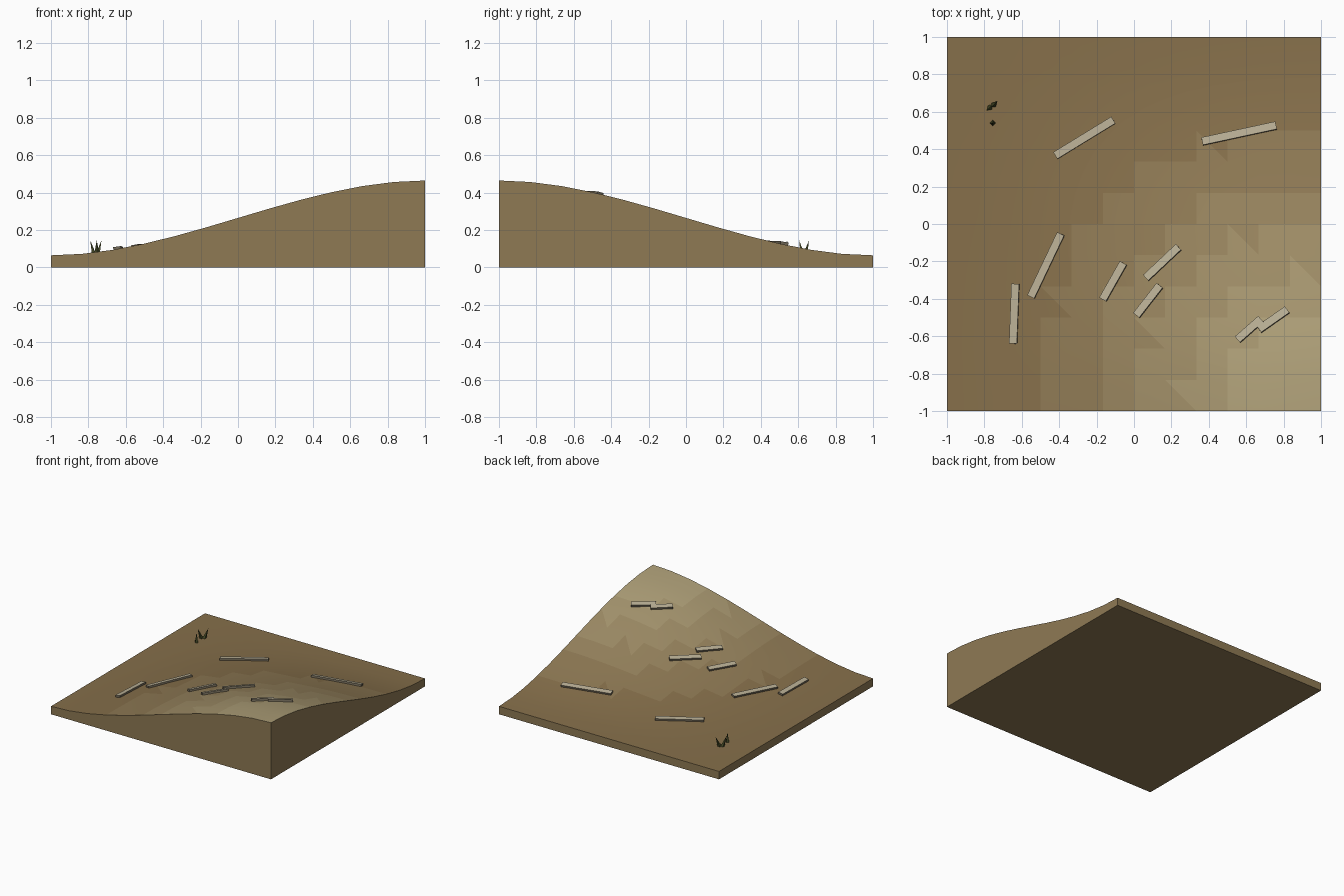
import bpy, bmesh, math
from mathutils import Vector, Matrix

if "Cube" in bpy.data.objects:
    bpy.data.objects.remove(bpy.data.objects["Cube"])


def mat(name, rgb):
    m = bpy.data.materials.new(name)
    m.diffuse_color = (*[(c / 255) ** 2.2 for c in rgb], 1)
    m.use_nodes = True
    m.node_tree.nodes["Principled BSDF"].inputs["Base Color"].default_value = m.diffuse_color
    return m


def make(name, bm, mats):
    bmesh.ops.recalc_face_normals(bm, faces=bm.faces[:])
    me = bpy.data.meshes.new(name)
    bm.to_mesh(me)
    bm.free()
    for m in mats:
        me.materials.append(m)
    ob = bpy.data.objects.new(name, me)
    bpy.context.collection.objects.link(ob)
    return ob


def ease(t):
    return t * t * (3 - 2 * t)


def height(x, y):
    return 0.065 + 0.4 * ease((x + 1) / 2) * ease((1 - y) / 2)


def normal(x, y, e=0.01):
    return Vector((height(x - e, y) - height(x + e, y),
                   height(x, y - e) - height(x, y + e), 2 * e)).normalized()


# Hillside block: gridded top, paler towards the crest, with walls and base
TONES = 6
low, high = Vector((133, 111, 76)), Vector((174, 159, 120))
soil = [mat(f"soil_{i}", low.lerp(high, i / (TONES - 1))) for i in range(TONES)]
N = 12
bm = bmesh.new()
bmesh.ops.create_grid(bm, x_segments=N, y_segments=N, size=1)
bmesh.ops.triangulate(bm, faces=bm.faces[:])
for v in bm.verts:
    v.co.z = height(v.co.x, v.co.y)
for f in bm.faces:
    t = (f.calc_center_median().z - 0.065) / 0.4
    f.material_index = min(TONES - 1, int(t * TONES))
    f.smooth = True
rim = [e for e in bm.edges if e.is_boundary]
ext = bmesh.ops.extrude_edge_only(bm, edges=rim)["geom"]
for v in ext:
    if isinstance(v, bmesh.types.BMVert):
        v.co.z = 0
for f in ext:
    if isinstance(f, bmesh.types.BMFace):
        f.material_index = 1
bottom = [e for e in bm.edges if e.is_boundary]
bmesh.ops.contextual_create(bm, geom=bottom)
hill = make("hillside", bm, soil)
bpy.context.view_layer.objects.active = hill
hill.select_set(True)
bpy.ops.object.shade_smooth_by_angle(angle=math.radians(30))

# Flat planks lying on the slope, given by their centreline ends
plank_top = mat("plank_top", (184, 174, 148))
plank_side = mat("plank_side", (112, 104, 88))
planks = [
    ((-0.42, 0.365), (-0.11, 0.555)), ((0.365, 0.44), (0.76, 0.525)),
    ((-0.55, -0.39), (-0.39, -0.053)), ((-0.645, -0.64), (-0.633, -0.32)),
    ((-0.165, -0.405), (-0.055, -0.21)), ((0.065, -0.29), (0.24, -0.125)),
    ((0.015, -0.49), (0.14, -0.33)), ((0.555, -0.62), (0.68, -0.51)),
    ((0.67, -0.565), (0.82, -0.46)),
]
for i, (a, b) in enumerate(planks):
    pa, pb = Vector((*a, height(*a))), Vector((*b, height(*b)))
    mid = (pa + pb) / 2
    mid.z = (mid.z + height(mid.x, mid.y)) / 2
    along = (pb - pa).normalized()
    side = normal(mid.x, mid.y).cross(along).normalized()
    up = along.cross(side)
    rot = Matrix((along, side, up)).transposed().to_4x4()
    size = Matrix.Diagonal(((pb - pa).length, 0.042, 0.024, 1))
    bm = bmesh.new()
    bmesh.ops.create_cube(bm, size=1,
                          matrix=Matrix.Translation(mid + up * 0.004) @ rot @ size)
    bm.normal_update()
    for f in bm.faces:
        f.material_index = 0 if f.normal.dot(up) > 0.9 else 1
    make(f"plank_{i + 1}", bm, [plank_top, plank_side])

# Tuft of four-sided grass blades: base position and tip
grass = mat("grass", (70, 74, 42))
blades = [((-0.755, 0.54), (-0.755, 0.54, 0.145)),
          ((-0.752, 0.635), (-0.73, 0.658, 0.145)),
          ((-0.768, 0.625), (-0.79, 0.605, 0.145))]
for i, (p, tip) in enumerate(blades):
    base = Vector((*p, height(*p) - 0.005))
    axis = Vector(tip) - base
    rot = axis.to_track_quat('Z', 'Y').to_matrix().to_4x4()
    bm = bmesh.new()
    bmesh.ops.create_cone(bm, cap_ends=True, segments=4, radius1=0.016, radius2=0,
                          depth=axis.length,
                          matrix=Matrix.Translation(base + axis / 2) @ rot)
    make(f"grass_blade_{i + 1}", bm, [grass])
